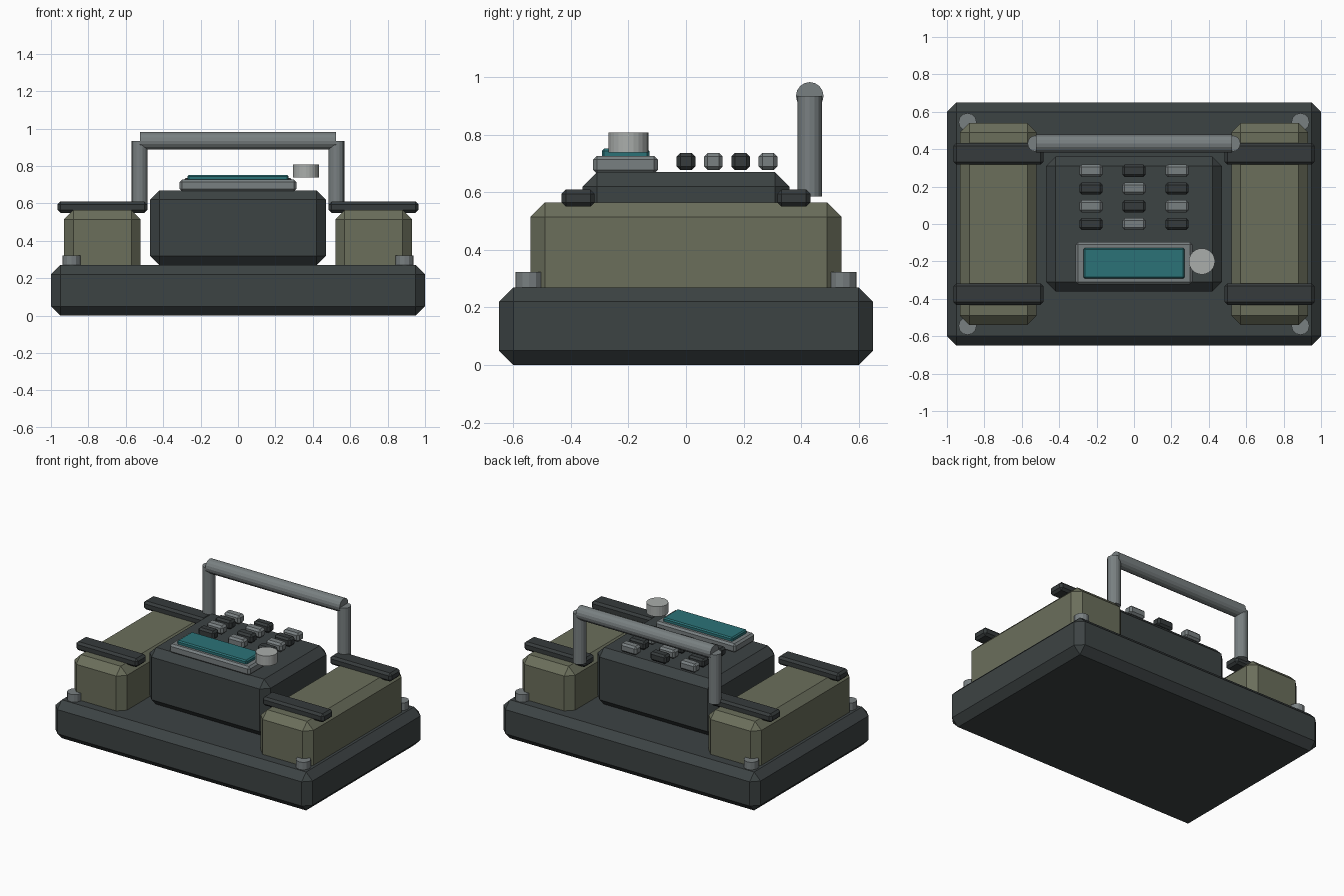
import bpy
from math import radians

default = bpy.data.objects.get("Cube")
if default:
    bpy.data.objects.remove(default, do_unlink=True)


def material(name, rgb):
    m = bpy.data.materials.new(name)
    m.use_nodes = True
    colour = (*rgb, 1)
    m.diffuse_color = colour
    m.node_tree.nodes["Principled BSDF"].inputs["Base Color"].default_value = colour
    return m


CHARCOAL = material("charcoal", (0.046, 0.056, 0.057))
BLACK = material("soft black", (0.037, 0.044, 0.045))
OLIVE = material("olive", (0.145, 0.156, 0.105))
STEEL = material("steel grey", (0.19, 0.215, 0.22))
TEAL = material("teal glass", (0.024, 0.17, 0.185))
SILVER = material("light silver", (0.40, 0.42, 0.41))


def box(name, centre, size, z_range, chamfer, mat):
    """Chamfered box from its plan centre, plan size and height range."""
    low, high = z_range
    bpy.ops.mesh.primitive_cube_add(size=1, location=(*centre, (low + high) / 2))
    ob = bpy.context.object
    ob.name = name
    ob.scale = (*size, high - low)
    bpy.ops.object.transform_apply(location=False, rotation=False, scale=True)
    bevel = ob.modifiers.new("chamfer", 'BEVEL')
    bevel.width = chamfer
    bevel.segments = 1
    ob.data.materials.append(mat)
    return ob


def cylinder(name, centre, radius, length, mat, sides=16, rotation=(0, 0, 0)):
    bpy.ops.mesh.primitive_cylinder_add(vertices=sides, radius=radius, depth=length,
                                        location=centre, rotation=rotation)
    ob = bpy.context.object
    ob.name = name
    ob.data.materials.append(mat)
    return ob


# Base slab and central console
box("base", (0, 0), (2, 1.3), (0, 0.27), 0.05, CHARCOAL)
box("console", (0, 0), (0.94, 0.72), (0.27, 0.67), 0.05, CHARCOAL)

# Side packs with straps, corner bolts and handle posts
for side, x in (("left", 1), ("right", -1)):
    box(f"{side}_pack", (x * 0.725, 0), (0.41, 1.08), (0.2, 0.565), 0.05, OLIVE)
    for end, y in (("front", -1), ("back", 1)):
        box(f"{end}_{side}_strap", (x * 0.725, y * 0.375), (0.48, 0.115),
            (0.55, 0.61), 0.015, BLACK)
        cylinder(f"{end}_{side}_bolt", (x * 0.89, y * 0.545, 0.295), 0.048, 0.055,
                 STEEL, sides=12)
    cylinder(f"{side}_handle_post", (x * 0.526, 0.43, 0.76), 0.043, 0.35, STEEL)

# Handle bar
cylinder("handle_bar", (0, 0.43, 0.935), 0.048, 1.046, STEEL,
         rotation=(0, radians(90), 0))

# Display and knob
box("display_frame", (0, -0.21), (0.625, 0.225), (0.665, 0.727), 0.013, STEEL)
box("display_screen", (0, -0.21), (0.54, 0.165), (0.715, 0.752), 0.008, TEAL)
cylinder("knob", (0.363, -0.2, 0.773), 0.07, 0.07, SILVER, sides=24)

# Keypad in alternating colours
for row in range(4):
    for col in range(3):
        mat = STEEL if (row + col) % 2 else BLACK
        box(f"key_{row + 1}_{col + 1}", ((col - 1) * 0.23, row * 0.095),
            (0.125, 0.065), (0.677, 0.737), 0.013, mat)
